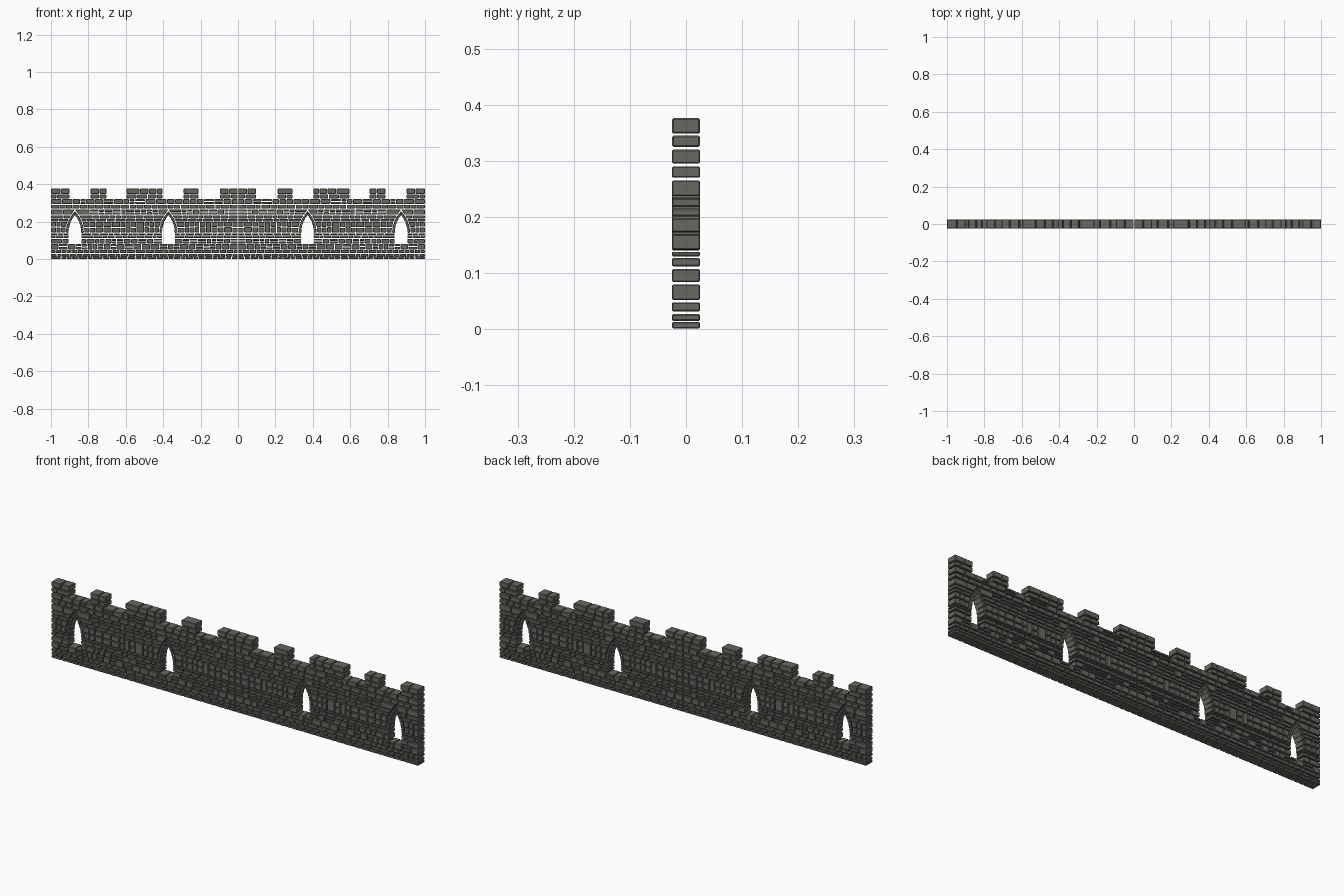
import bpy, bmesh, math, random

if "Cube" in bpy.data.objects:
    bpy.data.objects.remove(bpy.data.objects["Cube"])

random.seed(7)
DEPTH = 0.025            # half thickness of the wall
GAP = 0.0014             # half of a vertical joint
WINDOWS = [0.372, 0.872] # window centres on the right half
SILL, SPRING, HALF, RISE, RING = 0.082, 0.14, 0.034, 0.095, 0.016
# pointed arch: each side is an arc centred C beyond the middle
C = (RISE**2 - HALF**2) / (2 * HALF)
R_IN = HALF + C
R_OUT = R_IN + RING

stone = bpy.data.materials.new("dark grey stone")
stone.diffuse_color = (0.14, 0.14, 0.12, 1)
stone.use_nodes = True
stone.node_tree.nodes["Principled BSDF"].inputs["Base Color"].default_value = stone.diffuse_color


def prism(bm, pts):
    """Block with the given x/z outline running through the wall."""
    front = [bm.verts.new((x, -DEPTH, z)) for x, z in pts]
    back = [bm.verts.new((x, DEPTH, z)) for x, z in pts]
    n = len(pts)
    bm.faces.new(front)
    bm.faces.new(back[::-1])
    for i in range(n):
        j = (i + 1) % n
        bm.faces.new((front[j], front[i], back[i], back[j]))


def finish(bm, name, bevel):
    """Turn the half into a bevelled, mirrored object."""
    bmesh.ops.recalc_face_normals(bm, faces=bm.faces)
    me = bpy.data.meshes.new(name)
    bm.to_mesh(me)
    bm.free()
    me.materials.append(stone)
    ob = bpy.data.objects.new(name, me)
    bpy.context.collection.objects.link(ob)
    b = ob.modifiers.new("worn_edges", 'BEVEL')
    b.width, b.segments, b.use_clamp_overlap = bevel, 1, False
    m = ob.modifiers.new("mirror", 'MIRROR')
    m.use_mirror_merge = False


def clear(z):
    """Half width kept free around a window centre at height z."""
    if z < SILL:
        return 0
    if z < SPRING:
        return HALF - GAP
    if z - SPRING >= R_OUT:
        return 0
    return max(0, math.sqrt(R_OUT**2 - (z - SPRING)**2) - C)


def course(bm, left, right, z0, z1, lengths, split=0.0):
    """Row of bricks between two edges, each edge a function of z."""
    a, b = left(z0), right(z0)
    lo, hi = lengths
    cuts, x = [], a + random.uniform(lo, hi)
    while x < b - lo:
        cuts.append(x)
        x += random.uniform(lo, hi)
    edges = [left] + [(lambda z, c=c: c) for c in cuts] + [right]
    for l, r in zip(edges, edges[1:]):
        levels = [z0, z1]
        if random.random() < split:      # stack two blocks in this cell
            levels.insert(1, z0 + (z1 - z0) * random.uniform(0.45, 0.55))
        for i, (p, q) in enumerate(zip(levels, levels[1:])):
            p += 0.002 if i else 0
            q -= 0.002 if i < len(levels) - 2 else 0
            prism(bm, [(l(p) + GAP, p), (r(p) - GAP, p),
                       (r(q) - GAP, q), (l(q) + GAP, q)])


# wall courses: bottom, top, shortest and longest brick, chance of stacking
ROWS = [
    (0.001, 0.013, 0.025, 0.055, 0), (0.015, 0.027, 0.025, 0.05, 0),
    (0.032, 0.048, 0.025, 0.055, 0), (0.052, 0.080, 0.025, 0.05, 0.6),
    (0.084, 0.107, 0.025, 0.05, 0.5), (0.112, 0.127, 0.022, 0.05, 0),
    (0.130, 0.138, 0.025, 0.05, 0), (0.142, 0.198, 0.024, 0.05, 0.8),
    (0.201, 0.215, 0.025, 0.06, 0), (0.218, 0.233, 0.025, 0.06, 0),
    (0.237, 0.265, 0.025, 0.05, 0.7), (0.270, 0.290, 0.03, 0.055, 0),
    (0.295, 0.320, 0.03, 0.06, 0.3),
]
bm = bmesh.new()
for z0, z1, lo, hi, split in ROWS:
    stops = [0] + (WINDOWS if clear(z0) > 0 else []) + [1]
    for s, e in zip(stops, stops[1:]):
        left = lambda z, s=s: s + (clear(z) if s in WINDOWS else 0)
        right = lambda z, e=e: e - (clear(z) if e in WINDOWS else 0)
        course(bm, left, right, z0, z1, (lo, hi), split)
finish(bm, "wall_bricks", 0.0022)

# battlements: two courses on each merlon
bm = bmesh.new()
for s, e in [(0, 0.097), (0.21, 0.292), (0.403, 0.597), (0.703, 0.79), (0.9, 1)]:
    for z0, z1 in [(0.325, 0.345), (0.349, 0.376)]:
        course(bm, lambda z: s, lambda z: e, z0, z1, (0.03, 0.07))
finish(bm, "battlement_bricks", 0.0025)

# wedge stones round the pointed window heads
bm = bmesh.new()
N = 5
for cx in WINDOWS:
    ends = [(r, math.acos(C / r)) for r in (R_IN, R_OUT - 0.002)]
    for side in (-1, 1):
        for i in range(N):
            pts = []
            for (r, top), order in zip(ends, ((0, 1), (1, 0))):
                for k in order:
                    t = (i + (0.03, 0.97)[k]) / N * top
                    pts.append((cx + side * (r * math.cos(t) - C),
                                SPRING + r * math.sin(t)))
            prism(bm, pts)
finish(bm, "window_arches", 0.002)
